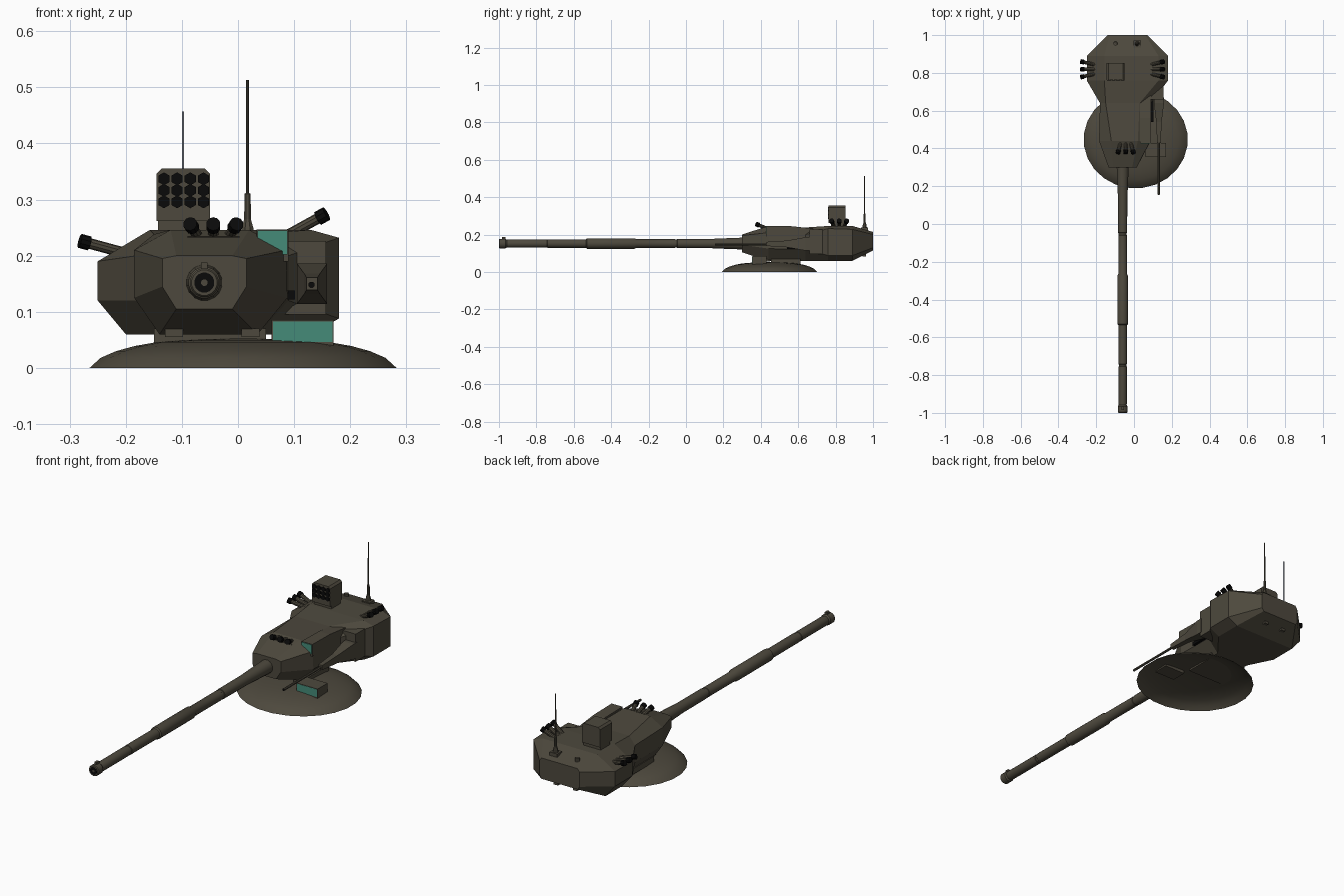
import bpy, bmesh, math
from mathutils import Vector

if "Cube" in bpy.data.objects:
    bpy.data.objects.remove(bpy.data.objects["Cube"])


def mat(name, rgb):
    m = bpy.data.materials.new(name)
    m.diffuse_color = (*rgb, 1)
    m.use_nodes = True
    m.node_tree.nodes["Principled BSDF"].inputs["Base Color"].default_value = m.diffuse_color
    return m


OLIVE = mat("olive_drab", (0.075, 0.066, 0.047))
BLACK = mat("matt_black", (0.003, 0.003, 0.003))
TEAL = mat("teal_glass", (0.06, 0.26, 0.19))
GREY = mat("steel_grey", (0.25, 0.27, 0.3))


def finish(name, bm, material, smooth=False):
    bmesh.ops.recalc_face_normals(bm, faces=bm.faces)
    me = bpy.data.meshes.new(name)
    bm.to_mesh(me)
    bm.free()
    me.materials.append(material)
    ob = bpy.data.objects.new(name, me)
    bpy.context.collection.objects.link(ob)
    if smooth:
        bpy.ops.object.select_all(action='DESELECT')
        ob.select_set(True)
        bpy.context.view_layer.objects.active = ob
        bpy.ops.object.shade_smooth_by_angle(angle=math.radians(35))
    return ob


def loft(name, rings, material, smooth=False, cap_start=True):
    """Skin a list of equal-length point rings and cap the ends."""
    bm = bmesh.new()
    vs = [[bm.verts.new(p) for p in r] for r in rings]
    n = len(rings[0])
    for a, b in zip(vs, vs[1:]):
        for i in range(n):
            j = (i + 1) % n
            bm.faces.new((a[i], a[j], b[j], b[i]))
    if cap_start:
        bm.faces.new(vs[0])
    bm.faces.new(vs[-1])
    return finish(name, bm, material, smooth)


def box(name, x, y, z, material=OLIVE, inset=0.0):
    """Box from ranges; inset narrows the top across x for chamfered corners."""
    x0, x1 = x
    prof = [(x0, z[0]), (x1, z[0]), (x1, z[1] - inset), (x1 - inset, z[1]),
            (x0 + inset, z[1]), (x0, z[1] - inset)]
    if not inset:
        prof = [prof[i] for i in (0, 1, 2, 5)]
    return loft(name, [[(px, py, pz) for px, pz in prof] for py in y], material)


def turned(name, start, direction, profile, material=OLIVE, n=12, scale=(1, 1), cap_start=True):
    """Rings of (distance, radius) along an axis."""
    s, d = Vector(start), Vector(direction).normalized()
    u = Vector((1, 0, 0)) if abs(d.x) < 0.7 else Vector((0, 1, 0))
    u = (u - d * u.dot(d)).normalized()
    v = d.cross(u)
    rings = []
    for t, r in profile:
        rings.append([s + d * t + u * (r * scale[0] * math.cos(math.tau * (i + .5) / n))
                      + v * (r * scale[1] * math.sin(math.tau * (i + .5) / n)) for i in range(n)])
    return loft(name, rings, material, n > 8, cap_start)


# Hollow domed base, turret support block
turned("dome_base", (0.009, 0.447, 0), (0, 0, 1),
       [(0, .276), (.018, .256), (.03, .228), (.039, .195), (.046, .155), (.05, .10), (.052, .04)],
       n=24, scale=(1, .935), cap_start=False)
box("turret_support", (-.15, .05), (.455, .612), (.043, .07))

# Faceted turret shell: (y, eight x-z points clockwise from top left)
sections = [
    (.30, [(-.11, .2), (-.01, .2), (.015, .195), (.015, .145), (-.01, .105), (-.11, .105), (-.135, .145), (-.135, .195)]),
    (.44, [(-.12, .246), (.02, .246), (.086, .21), (.088, .125), (.035, .06), (-.14, .06), (-.185, .125), (-.185, .21)]),
    (.64, [(-.15, .238), (.03, .238), (.09, .2), (.09, .12), (.035, .06), (-.14, .06), (-.18, .12), (-.18, .2)]),
    (.76, [(-.157, .246), (.13, .246), (.18, .232), (.18, .088), (.13, .06), (-.2, .06), (-.25, .12), (-.25, .19)]),
    (.89, [(-.157, .246), (.13, .246), (.18, .228), (.18, .088), (.13, .06), (-.2, .06), (-.25, .12), (-.25, .19)]),
    (1.0, [(-.13, .214), (.06, .214), (.07, .2), (.07, .13), (.06, .115), (-.13, .115), (-.14, .13), (-.14, .2)]),
]
loft("turret_shell", [[(x, y, z) for x, z in pts] for y, pts in sections], OLIVE)
for i, x in enumerate((-.13, .006)):
    box(f"chin_block_{i}", (x, x + .032), (.41, .45), (.055, .07))
for i, x in enumerate((-.1, 0)):
    box(f"rear_lug_{i}", (x, x + .022), (.945, .962), (.084, .1))

# Main gun
G = (-.06, -1, .152)
turned("gun_barrel", G, (0, 1, 0),
       [(0, .023), (.004, .026), (.035, .026), (.042, .021), (.05, .0225), (.245, .0225), (.247, .021),
        (.257, .021), (.259, .023), (.465, .023), (.47, .0285), (.725, .0285), (.735, .0235), (.94, .0235),
        (.942, .022), (.952, .022), (.954, .0245), (1.13, .025), (1.17, .027), (1.32, .033)], n=16)
turned("gun_bore", (-.06, -1.0005, .152), (0, 1, 0), [(0, .018), (.002, .018)], BLACK, 16)
turned("bore_core", (-.06, -1.001, .152), (0, 1, 0), [(0, .006), (.002, .006)], OLIVE, 12)
box("muzzle_reference_block", (-.066, -.054), (-.985, -.965), (.172, .188))

# Side machine gun with tapered mantlet
box("gun_pod", (.08, .157), (.66, .78), (.095, .226))
loft("gun_mantlet", [[(.132 + a * w, y, .15 + b * h) for a, b in ((-1, -1), (1, -1), (1, 1), (-1, 1))]
                     for y, w, h in ((.43, .01, .011), (.54, .014, .018), (.64, .027, .036), (.67, .027, .036))], OLIVE)
turned("machine_gun_barrel", (.131, .155, .148), (0, 1, 0), [(0, .006), (.28, .006)], OLIVE, 8)
turned("machine_gun_bore", (.131, .154, .148), (0, 1, 0), [(0, .0055), (.002, .0055)], BLACK, 8)
box("ammo_chute", (.088, .102), (.54, .67), (.122, .138), BLACK)

# Optics with teal glass plates on their fronts
loft("gunner_sight", [[(.033, y, .19), (.09, y, .19), (.09, y, z), (.033, y, z)]
                      for y, z in ((.43, .247), (.56, .245), (.68, .232))], OLIVE)
box("lower_sight", (.06, .17), (.355, .43), (.036, .085))
for name, x, y, z in (("gunner_sight", (.033, .09), .43, (.2, .247)),
                      ("lower_sight", (.06, .17), .355, (.044, .085))):
    box(name + "_glass", (x[0] + .002, x[1] - .002), (y - .001, y + .001),
        (z[0] + .002, z[1] - .002), TEAL)
# slim apron in front of the gunner sight so its glass sits fully proud of the roof slope
box("gunner_sight_glass_base", (.035, .088), (.427, .431), (.202, .245), TEAL)

# Roof rocket launcher with a grid of hexagonal tubes
box("launcher_pedestal", (-.143, -.052), (.775, .845), (.235, .275))
box("launcher_box", (-.145, -.05), (.763, .853), (.262, .355), inset=.009)
for row in range(3):
    for col in range(4):
        turned(f"launch_tube_{row}_{col}", (-.132 + col * .0235, .759, .296 + row * .0205), (0, 1, 0),
               [(0, .0115), (.006, .0115)], BLACK, 6)


# Smoke grenade dischargers in three fanned trios
def discharger(name, base, tip, r=.0095):
    b, t = Vector(base), Vector(tip)
    d, length = t - b, (t - b).length
    turned(name + "_tube", b, d, [(0, r), (length, r)], OLIVE, 10)
    turned(name + "_cap", t - d.normalized() * .016, d, [(0, .0128), (.018, .0128)], BLACK, 10)


for i in range(3):
    x, y = -.085 + i * .041, .778 + i * .041
    discharger(f"front_discharger_{i}", (-.064 + i * .02, .46, .222), (x, .376, .256))
    discharger(f"left_discharger_{i}", (-.195, .797 + i * .022, .203), (-.28, y, .226))
    discharger(f"right_discharger_{i}", (.08, .797 + i * .022, .232), (.156, y, .274))
box("discharger_plate", (-.09, .003), (.4, .46), (.222, .234))

# Antennas: a stepped mast and a flat blade aerial
box("antenna_foot", (-.003, .037), (.935, .972), (.215, .238))
turned("tall_antenna", (.017, .955, .235), (0, 0, 1),
       [(0, .013), (.015, .011), (.03, .0065), (.075, .006), (.077, .0032), (.278, .0025)], OLIVE, 8)
turned("blade_antenna_foot", (-.098, .955, .22), (0, 0, 1), [(0, .012), (.02, .01)], OLIVE, 8)
loft("blade_antenna", [[(-.098 + s * .0018 + k * .0002, .955 - s * .0027 + k * .0001, z)
                        for s, k in ((-1, -1), (1, -1), (1, 1), (-1, 1))] for z in (.235, .457)], GREY)
